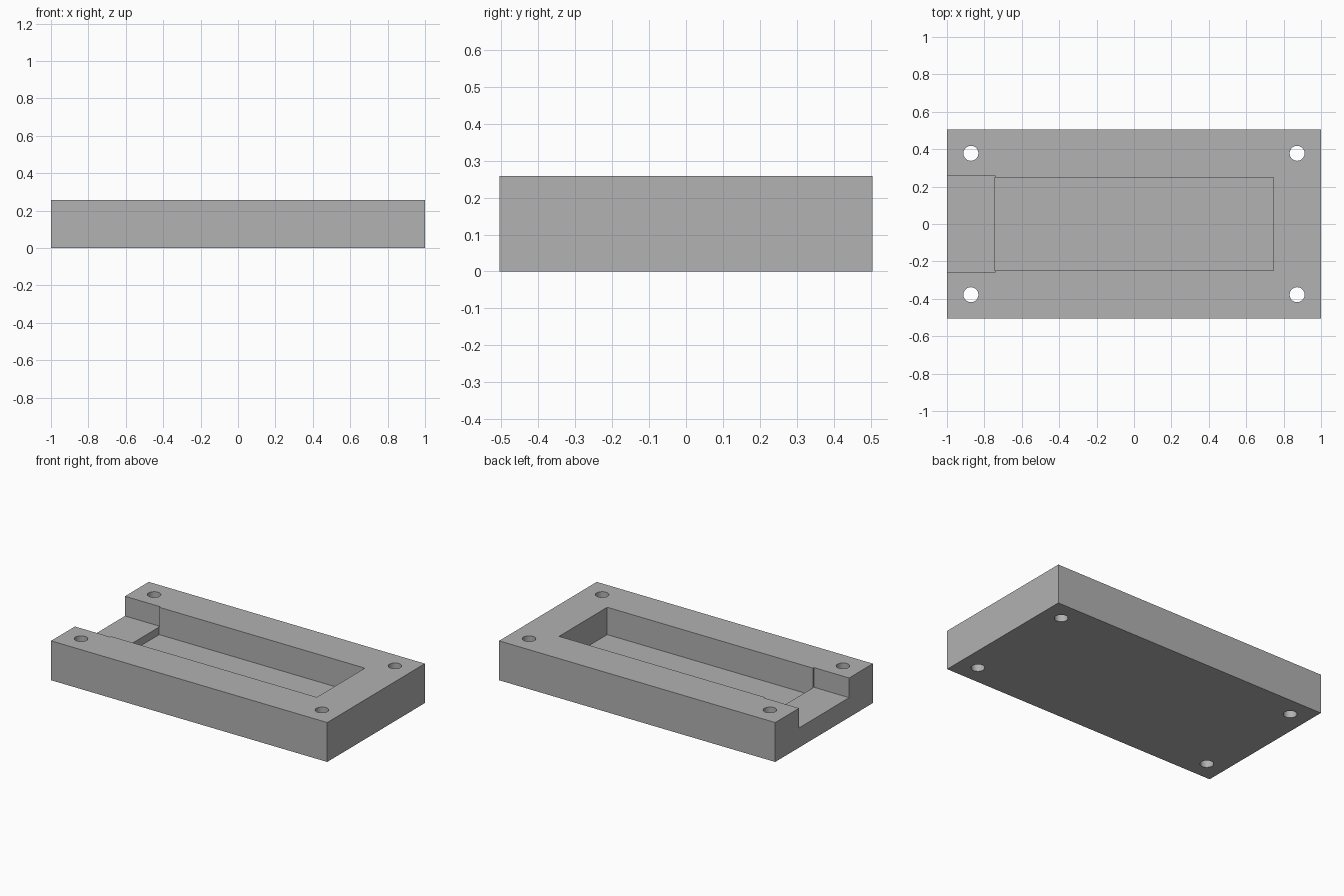
import bpy
import math

default_cube = bpy.data.objects.get("Cube")
if default_cube:
    bpy.data.objects.remove(default_cube, do_unlink=True)

LENGTH, WIDTH, HEIGHT = 2.0, 1.01, 0.258
POCKET_X, POCKET_Y, POCKET_FLOOR = 0.745, 0.249, 0.079
NOTCH_Y, NOTCH_FLOOR = 0.259, 0.129
HOLE_X, HOLE_Y, HOLE_RADIUS = 0.872, 0.378, 0.04

grey = bpy.data.materials.new("plain grey")
grey.use_nodes = True
colour = (0.445, 0.445, 0.445, 1)
grey.diffuse_color = colour
grey.node_tree.nodes["Principled BSDF"].inputs["Base Color"].default_value = colour


def box(name, low, high):
    """Box spanning two opposite corners."""
    bpy.ops.mesh.primitive_cube_add(size=1)
    obj = bpy.context.object
    obj.name = name
    for v in obj.data.vertices:
        v.co = [(a + b) / 2 + c * (b - a) for a, b, c in zip(low, high, v.co)]
    obj.data.materials.append(grey)
    return obj


def cut(target, cutter):
    """Subtract the cutter from the target, then discard it."""
    cutter.hide_render = True
    mod = target.modifiers.new(cutter.name, 'BOOLEAN')
    mod.operation = 'DIFFERENCE'
    mod.solver = 'EXACT'
    mod.object = cutter
    bpy.ops.object.select_all(action='DESELECT')
    target.select_set(True)
    bpy.context.view_layer.objects.active = target
    bpy.ops.object.modifier_apply(modifier=mod.name)
    bpy.data.objects.remove(cutter, do_unlink=True)


# Solid base block
base = box("base_block", (-LENGTH / 2, -WIDTH / 2, 0), (LENGTH / 2, WIDTH / 2, HEIGHT))

# Deep central pocket
cut(base, box("pocket_cutter", (-POCKET_X, -POCKET_Y, POCKET_FLOOR),
              (POCKET_X, POCKET_Y, HEIGHT + 0.1)))

# Shallower, slightly wider notch open at the right end
cut(base, box("notch_cutter", (-LENGTH / 2 - 0.1, -NOTCH_Y, NOTCH_FLOOR),
              (-POCKET_X + 0.001, NOTCH_Y, HEIGHT + 0.1)))

# Four through holes at the corners
for sx in (-1, 1):
    for sy in (-1, 1):
        bpy.ops.mesh.primitive_cylinder_add(
            vertices=48, radius=HOLE_RADIUS, depth=1,
            location=(sx * HOLE_X, sy * HOLE_Y, HEIGHT / 2))
        drill = bpy.context.object
        drill.name = "hole_cutter"
        drill.data.materials.append(grey)
        bpy.context.view_layer.update()
        cut(base, drill)

# Round hole walls, crisp block edges
bpy.ops.object.shade_smooth_by_angle(angle=math.radians(30))
